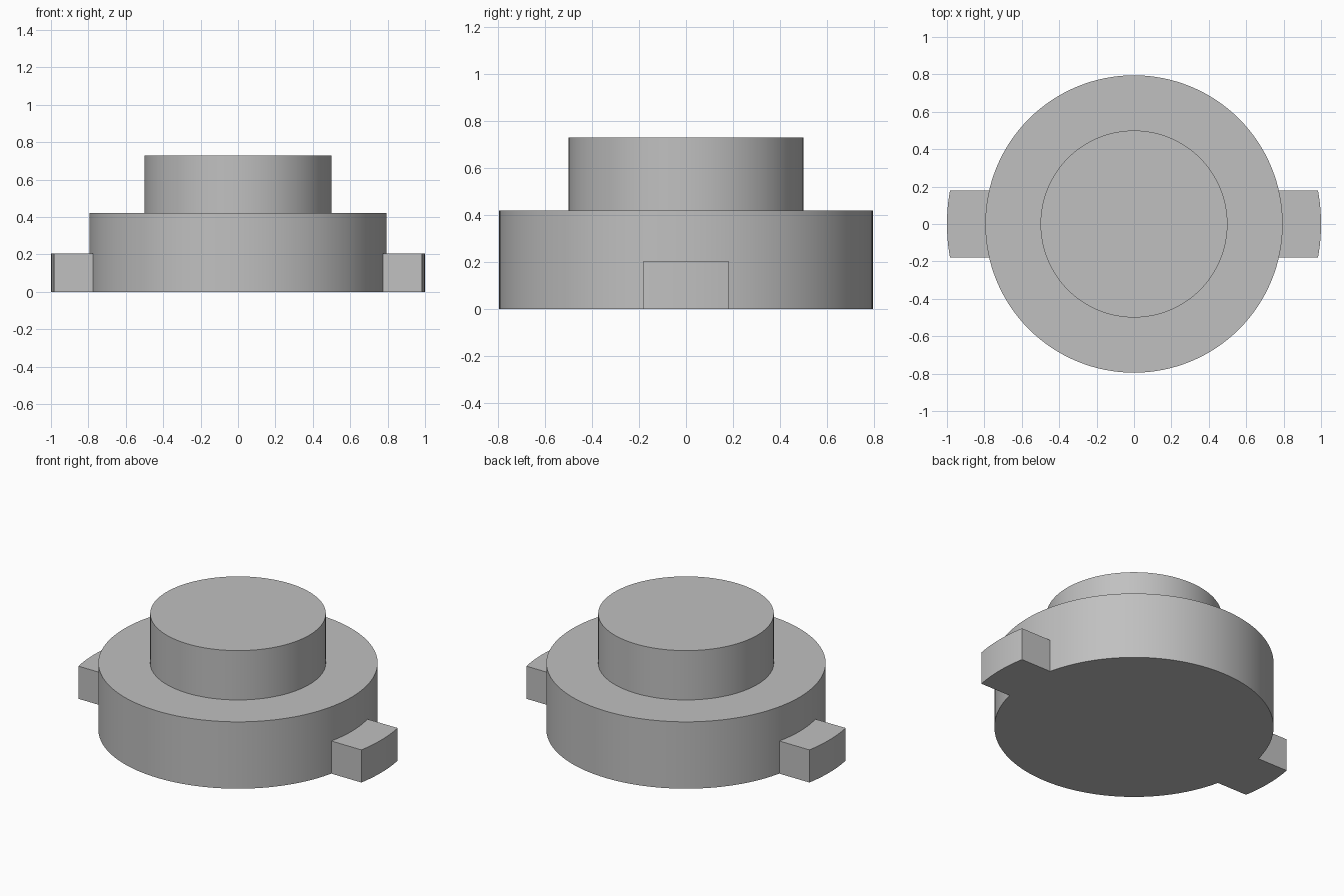
import bpy, bmesh
from math import sin, cos, asin, pi, radians

if "Cube" in bpy.data.objects:
    bpy.data.objects.remove(bpy.data.objects["Cube"], do_unlink=True)

BODY_R, BOSS_R, LUG_R = 0.795, 0.5, 1.0
BODY_H, BOSS_H, LUG_H = 0.42, 0.73, 0.205
LUG_HALF = 0.18

grey = bpy.data.materials.new("plain grey")
grey.use_nodes = True
color = (0.53, 0.53, 0.53, 1)
grey.diffuse_color = color
grey.node_tree.nodes["Principled BSDF"].inputs["Base Color"].default_value = color


def extrude_outline(name, outline, bottom, top):
    """Closed prism from a counter-clockwise outline."""
    bm = bmesh.new()
    face = bm.faces.new([bm.verts.new((x, y, bottom)) for x, y in outline])
    result = bmesh.ops.extrude_face_region(bm, geom=[face], use_keep_orig=True)
    verts = [v for v in result["geom"] if isinstance(v, bmesh.types.BMVert)]
    bmesh.ops.translate(bm, verts=verts, vec=(0, 0, top - bottom))
    bmesh.ops.recalc_face_normals(bm, faces=bm.faces)
    mesh = bpy.data.meshes.new(name)
    bm.to_mesh(mesh)
    bm.free()
    mesh.materials.append(grey)
    obj = bpy.data.objects.new(name, mesh)
    bpy.context.collection.objects.link(obj)
    bpy.ops.object.select_all(action="DESELECT")
    obj.select_set(True)
    bpy.context.view_layer.objects.active = obj
    bpy.ops.object.shade_smooth_by_angle(angle=radians(30))


def arc(radius, start, end, steps):
    angles = [start + (end - start) * i / steps for i in range(steps + 1)]
    return [(radius * cos(a), radius * sin(a)) for a in angles]


# Wide round body and the narrower boss on top
extrude_outline("body", arc(BODY_R, 0, 2 * pi, 128)[:-1], 0, BODY_H)
extrude_outline("boss", arc(BOSS_R, 0, 2 * pi, 128)[:-1], BODY_H, BOSS_H)

# Side lugs: parallel flanks, curved outer end, inner end hugging the body
outer, inner = asin(LUG_HALF / LUG_R), asin(LUG_HALF / BODY_R)
lug = arc(LUG_R, -outer, outer, 12) + arc(BODY_R - 0.001, inner, -inner, 12)
for name, side in (("left_lug", 1), ("right_lug", -1)):
    extrude_outline(name, [(side * x, side * y) for x, y in lug], 0, LUG_H)
